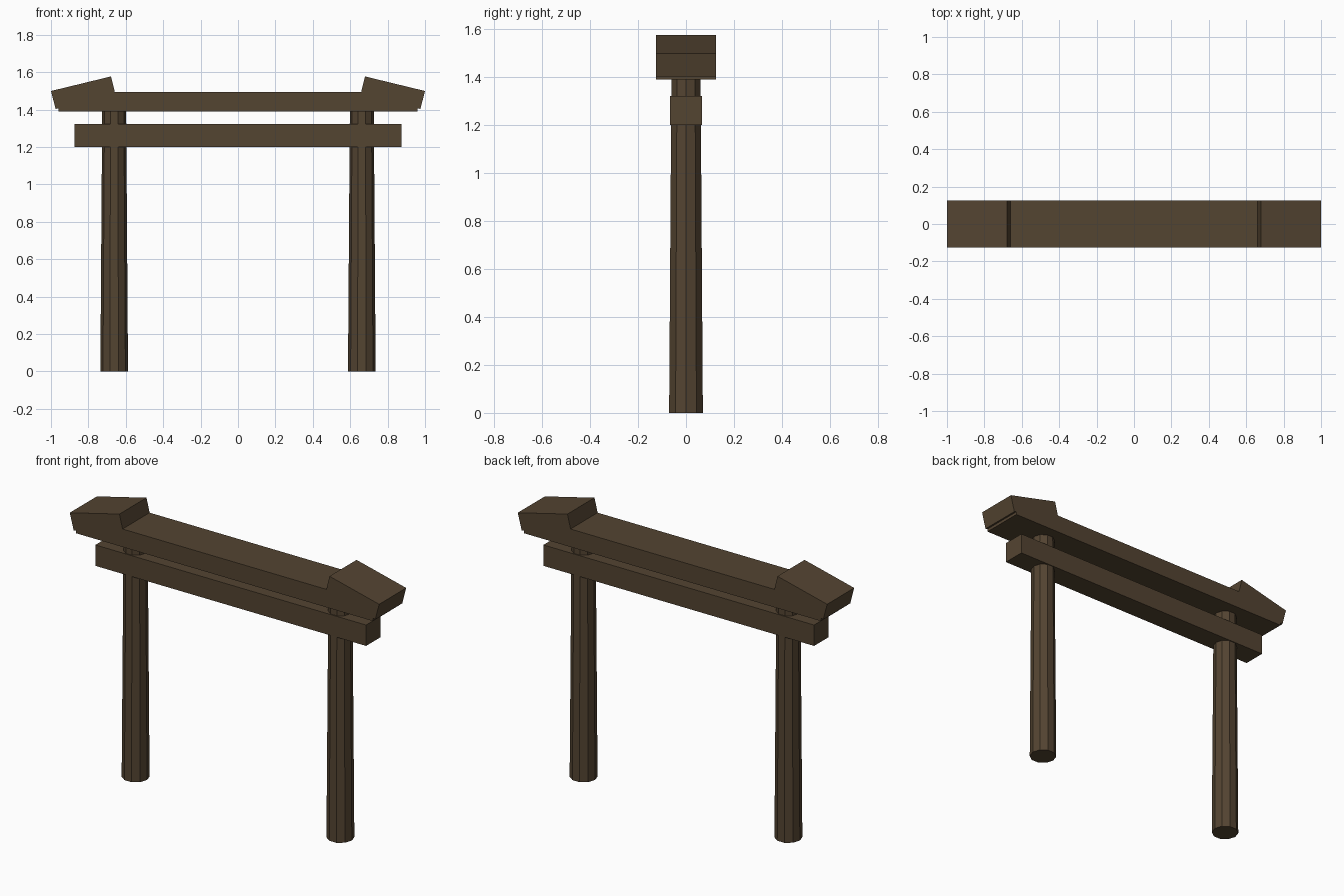
import bpy, bmesh, math
from mathutils import Matrix

if "Cube" in bpy.data.objects:
    bpy.data.objects.remove(bpy.data.objects["Cube"])

wood = bpy.data.materials.new("dark brown wood")
wood.diffuse_color = (0.088, 0.058, 0.031, 1)
wood.use_nodes = True
wood.node_tree.nodes["Principled BSDF"].inputs["Base Color"].default_value = wood.diffuse_color


def add_object(name, bm):
    bmesh.ops.recalc_face_normals(bm, faces=bm.faces)
    mesh = bpy.data.meshes.new(name)
    bm.to_mesh(mesh)
    bm.free()
    mesh.materials.append(wood)
    obj = bpy.data.objects.new(name, mesh)
    bpy.context.collection.objects.link(obj)
    return obj


# Tapered ten-sided posts, a corner pointing along x
for side, label in ((-1, "left"), (1, "right")):
    bm = bmesh.new()
    bmesh.ops.create_cone(bm, cap_ends=True, segments=10, radius1=0.074,
                          radius2=0.064, depth=1.40)
    # turn so that a vertex lies exactly on the +x axis
    v = bm.verts[:][0].co
    turn = Matrix.Rotation(-math.atan2(v.y, v.x), 4, 'Z')
    bmesh.ops.transform(bm, verts=bm.verts, matrix=turn)
    bmesh.ops.translate(bm, verts=bm.verts, vec=(side * 0.662, 0, 0.70))
    add_object(label + "_post", bm)

# Lower tie beam
bm = bmesh.new()
bmesh.ops.create_cube(bm, size=1)
bmesh.ops.scale(bm, verts=bm.verts, vec=(1.75, 0.134, 0.122))
bmesh.ops.translate(bm, verts=bm.verts, vec=(0, 0, 1.261))
add_object("tie_beam", bm)

# Top beam with raised, tilted ends: mirrored outline extruded along y
half = [(0.96, 1.39), (0.96, 1.407), (0.975, 1.403), (1.0, 1.499),
        (0.679, 1.577), (0.659, 1.495)]
outline = half + [(-x, z) for x, z in reversed(half)]
bm = bmesh.new()
face = bm.faces.new([bm.verts.new((x, -0.125, z)) for x, z in outline])
ext = bmesh.ops.extrude_face_region(bm, geom=[face], use_keep_orig=True)
bmesh.ops.translate(bm, vec=(0, 0.25, 0),
                    verts=[g for g in ext["geom"] if isinstance(g, bmesh.types.BMVert)])
add_object("top_beam", bm)
